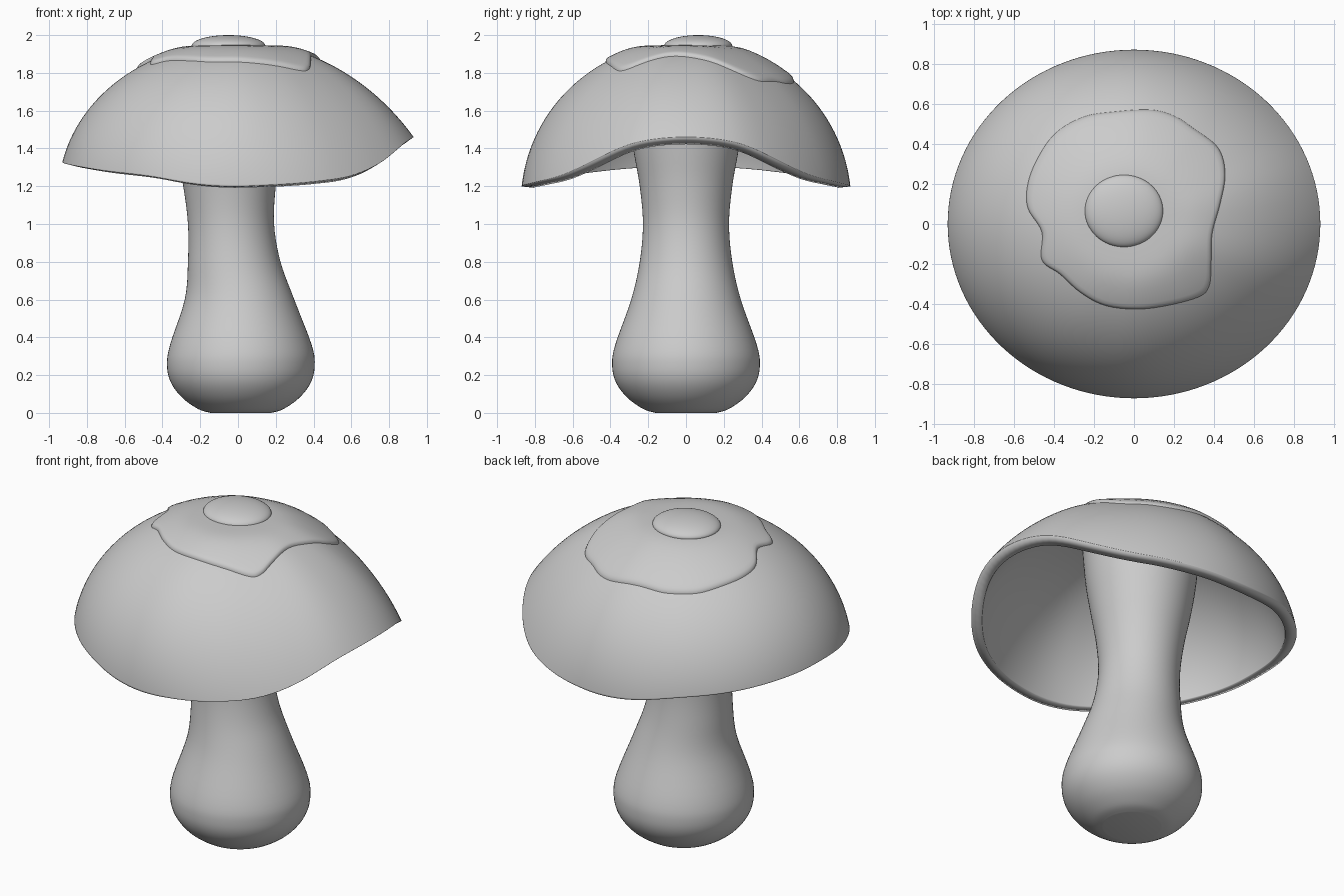
import bpy, bmesh, math

if "Cube" in bpy.data.objects:
    bpy.data.objects.remove(bpy.data.objects["Cube"])

RX, RY, SEG = 0.93, 0.87, 128


def lerp_table(table, a):
    for (a0, v0), (a1, v1) in zip(table, table[1:]):
        if a <= a1:
            return v0 + (v1 - v0) * (a - a0) / (a1 - a0)
    return table[-1][1]


def smooth_table(table, a):
    # average nearby samples, mirrored about the x axis
    total = 0
    for d in range(-6, 7, 2):
        b = abs(a + d)
        total += lerp_table(table, 360 - b if b > 180 else b)
    return total / 7


def catmull(pts, closed, n):
    out, m = [], len(pts)
    for i in range(m if closed else m - 1):
        idx = [i - 1, i, i + 1, i + 2]
        idx = [j % m if closed else min(max(j, 0), m - 1) for j in idx]
        p = [pts[j] for j in idx]
        for k in range(n):
            t = k / n
            out.append(tuple(0.5 * (2 * b + (c - a) * t + (2 * a - 5 * b + 4 * c - d) * t * t
                                    + (3 * b - a - 3 * c + d) * t ** 3)
                             for a, b, c, d in zip(*p)))
    if not closed:
        out.append(pts[-1])
    return out


def loft(name, rings, first=None, last=None):
    # rings run counter-clockwise; optional centre points close the ends
    bm = bmesh.new()
    rv = [[bm.verts.new(p) for p in r] for r in rings]
    n = len(rv[0])
    for a, b in zip(rv, rv[1:]):
        for i in range(n):
            j = (i + 1) % n
            bm.faces.new((a[i], a[j], b[j], b[i]))
    if first:
        c = bm.verts.new(first)
        for i in range(n):
            bm.faces.new((rv[0][(i + 1) % n], rv[0][i], c))
    if last:
        c = bm.verts.new(last)
        for i in range(n):
            bm.faces.new((rv[-1][i], rv[-1][(i + 1) % n], c))
    bm.normal_update()
    me = bpy.data.meshes.new(name)
    bm.to_mesh(me)
    bm.free()
    ob = bpy.data.objects.new(name, me)
    bpy.context.collection.objects.link(ob)
    return ob


def smooth(ob):
    bpy.ops.object.select_all(action='DESELECT')
    ob.select_set(True)
    bpy.context.view_layer.objects.active = ob
    bpy.ops.object.shade_smooth_by_angle(angle=math.radians(40))


# Wavy rim height and dome sweep by angle around the cap
RIM = [(0, 1.465), (15, 1.445), (24, 1.405), (36, 1.32), (50, 1.25), (70, 1.215), (93, 1.195),
       (107, 1.215), (116, 1.245), (125, 1.263), (135, 1.275), (155, 1.305), (180, 1.33)]
SWEEP = [(0, 48), (40, 66), (90, 85), (180, 78)]


def cap_z(x, y):
    a = abs(math.degrees(math.atan2(y / RY, x / RX)))
    s = min(1, math.hypot(x / RX, y / RY))
    rim, amax = smooth_table(RIM, a), math.radians(smooth_table(SWEEP, a))
    c = math.cos(math.asin(s * math.sin(amax)))
    z = rim + (1.965 - rim) * (c - math.cos(amax)) / (1 - math.cos(amax))
    k, top = 0.01, 1.928   # softly flattened crown
    return -k * math.log(math.exp((top - z) / k) + 1) + top


# Cap: hollow dome shell
rings = []
for i in range(32, 0, -1):
    s = math.sin(i / 32 * math.pi / 2)
    ring = []
    for j in range(SEG):
        t = 2 * math.pi * j / SEG
        x, y = RX * s * math.cos(t), RY * s * math.sin(t)
        ring.append((x, y, cap_z(x, y)))
    rings.append(ring)
cap = loft("cap", rings, last=(0, 0, cap_z(0, 0)))
mod = cap.modifiers.new("shell", 'SOLIDIFY')
mod.thickness, mod.offset = 0.065, -1
smooth(cap)

# Stem: bulbous base leaning slightly and flaring into the cap (z, radius, centre x)
prof = [(0, 0.16, 0.015), (0.02, 0.225, 0.015), (0.08, 0.31, 0.015), (0.16, 0.37, 0.015),
        (0.25, 0.391, 0.015), (0.36, 0.375, 0.015), (0.6, 0.29, 0.008), (0.8, 0.245, -0.02),
        (1.0, 0.228, -0.037), (1.2, 0.245, -0.045), (1.4, 0.28, -0.05), (1.6, 0.31, -0.05),
        (1.86, 0.33, -0.05)]
rings = [[(cx + r * math.cos(2 * math.pi * j / 64), r * math.sin(2 * math.pi * j / 64), max(z, 0))
          for j in range(64)] for z, r, cx in catmull(prof, False, 5)]
smooth(loft("stem", rings, first=(0.015, 0, 0), last=(-0.05, 0, 1.86)))

# Patch: thin irregular layer draped over the crown
outline = [(0.455, 0.25), (0.42, 0.38), (0.3, 0.475), (0.2, 0.54), (0.08, 0.57), (-0.1, 0.56),
           (-0.25, 0.535), (-0.39, 0.455), (-0.48, 0.33), (-0.53, 0.2), (-0.53, 0.08),
           (-0.46, -0.04), (-0.46, -0.18), (-0.37, -0.25), (-0.27, -0.34), (-0.15, -0.405),
           (0, -0.425), (0.15, -0.41), (0.32, -0.365), (0.375, -0.31), (0.385, -0.2),
           (0.39, -0.05), (0.43, 0.1)]
edge = catmull(outline, True, 6)
layers = [(1, -0.02), (1, 0.006), (0.99, 0.014), (0.975, 0.018)]
layers += [(0.94 - 0.085 * i, 0.019) for i in range(11)]
rings = [[(x * f, y * f, cap_z(x * f, y * f) + h) for x, y in edge] for f, h in layers]
smooth(loft("cap_patch", rings, last=(0, 0, cap_z(0, 0) + 0.019)))

# Button: low lens on the crown
bpy.ops.mesh.primitive_uv_sphere_add(segments=64, ring_count=32, radius=1, location=(-0.05, 0.065, 1.943))
button = bpy.context.object
button.name = "crown_button"
button.scale = (0.195, 0.18, 0.057)
smooth(button)
